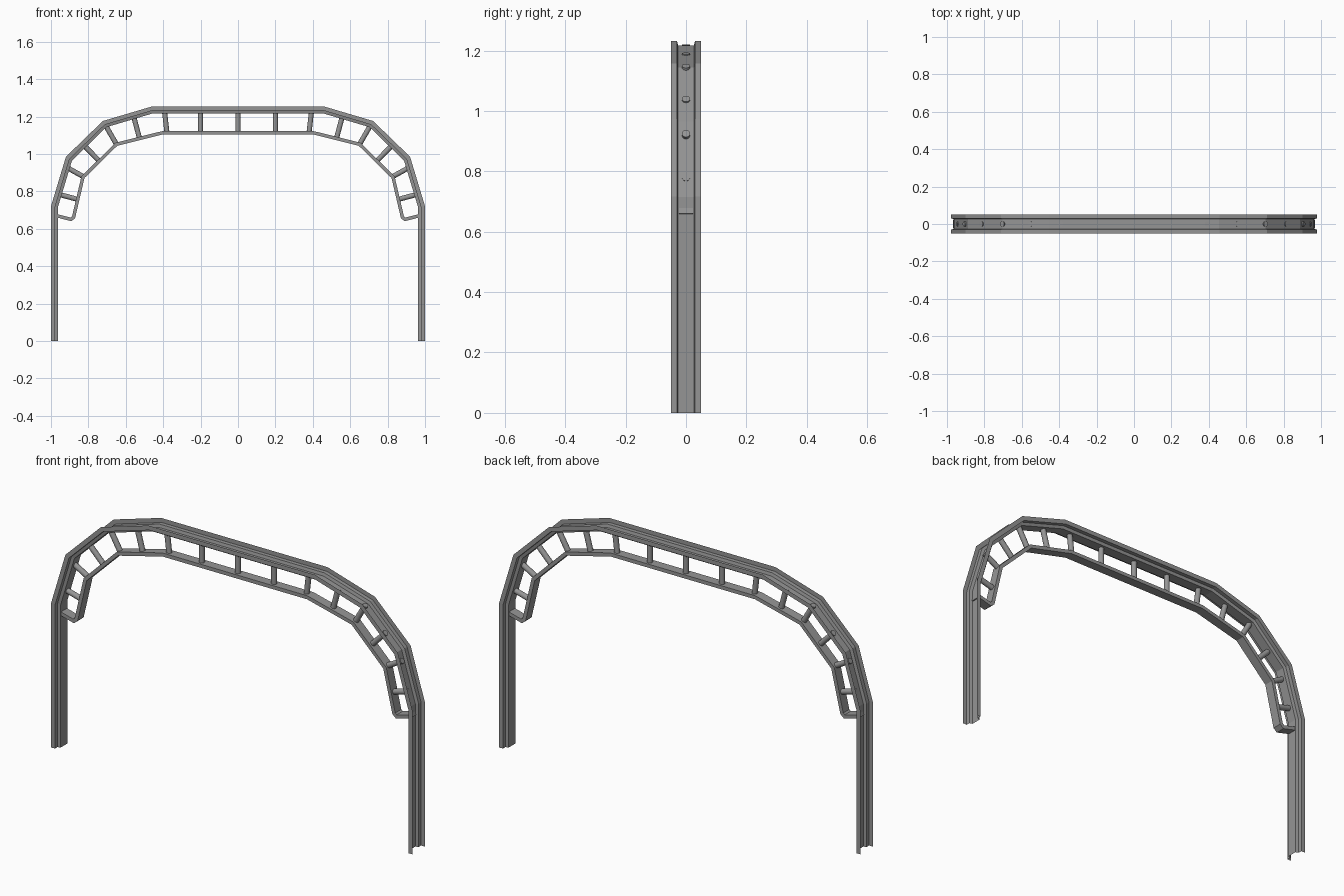
import bpy
import bmesh
from mathutils import Vector

if "Cube" in bpy.data.objects:
    bpy.data.objects.remove(bpy.data.objects["Cube"], do_unlink=True)

steel = bpy.data.materials.new("grey steel")
steel.use_nodes = True
steel.diffuse_color = (0.3, 0.3, 0.3, 1)
steel.node_tree.nodes["Principled BSDF"].inputs["Base Color"].default_value = (0.3, 0.3, 0.3, 1)


def mirrored(half):
    """Full arch path from its right half, running from left to right."""
    return [Vector((-x, z)) for x, z in half] + [Vector(p) for p in reversed(half)]


def add_object(name, bm):
    mesh = bpy.data.meshes.new(name)
    bm.to_mesh(mesh)
    bm.free()
    mesh.materials.append(steel)
    obj = bpy.data.objects.new(name, mesh)
    bpy.context.collection.objects.link(obj)
    return obj


def sweep(name, path, profile, closed):
    """Sweep a (depth, outward offset) profile along an xz path with mitred bends."""
    bm = bmesh.new()
    rings = []
    for i, p in enumerate(path):
        dirs = []
        if i > 0:
            dirs.append((p - path[i - 1]).normalized())
        if i < len(path) - 1:
            dirs.append((path[i + 1] - p).normalized())
        normals = [Vector((-d.y, d.x)) for d in dirs]
        miter = sum(normals, Vector((0, 0))).normalized()
        miter /= miter.dot(normals[0])
        rings.append([bm.verts.new((p.x + miter.x * u, y, p.y + miter.y * u))
                      for y, u in profile])
    count = len(profile)
    for a, b in zip(rings, rings[1:]):
        for j in range(count if closed else count - 1):
            k = (j + 1) % count
            bm.faces.new((a[j], a[k], b[k], b[j]))
    if closed:
        bm.faces.new(rings[0])
        bm.faces.new(rings[-1])
    bmesh.ops.recalc_face_normals(bm, faces=bm.faces)
    return add_object(name, bm)


def rung(name, start, end, radius=0.0135):
    a = Vector((start[0], 0, start[1]))
    b = Vector((end[0], 0, end[1]))
    bm = bmesh.new()
    bmesh.ops.create_cone(bm, cap_ends=True, segments=16, radius1=radius,
                          radius2=radius, depth=(b - a).length)
    for f in bm.faces:
        f.smooth = len(f.verts) == 4
    for e in bm.edges:
        e.smooth = all(f.smooth for f in e.link_faces)
    obj = add_object(name, bm)
    obj.location = (a + b) / 2
    obj.rotation_euler = (b - a).to_track_quat("Z", "Y").to_euler()


# Outer arch: thin rolled channel with flanges and upright lips
outer = mirrored([(1, 0), (1, 0.72), (0.92, 0.985), (0.723, 1.176), (0.46, 1.254)])
half_section = [(0.05, 0), (0.05, -0.022), (0.03, -0.022), (0.026, -0.037)]
section = half_section + [(-y, u) for y, u in reversed(half_section)]
sweep("arch_channel", outer, section, False)

# Inner chord: flat bar with returned ends that meet the legs
inner = mirrored([(0.966, 0.669), (0.893, 0.650), (0.879, 0.662),
                  (0.829, 0.876), (0.65, 1.052), (0.40, 1.114)])
bar = [(0.024, 0.009), (-0.024, 0.009), (-0.024, -0.009), (0.024, -0.009)]
sweep("inner_chord", inner, bar, True)

# Round rungs between the chord and the channel
for i, x in enumerate((-0.2, 0, 0.2)):
    rung(f"top_rung_{i + 1}", (x, 1.114), (x, 1.217))

side_rungs = [((0.38, 1.116), (0.392, 1.219)), ((0.527, 1.085), (0.555, 1.19)),
              ((0.65, 1.052), (0.706, 1.149)), ((0.741, 0.962), (0.818, 1.04)),
              ((0.829, 0.88), (0.91, 0.925)), ((0.857, 0.757), (0.946, 0.781))]
for side, sign in (("left", 1), ("right", -1)):
    for i, (a, b) in enumerate(side_rungs):
        rung(f"{side}_rung_{i + 1}", (sign * a[0], a[1]), (sign * b[0], b[1]))
